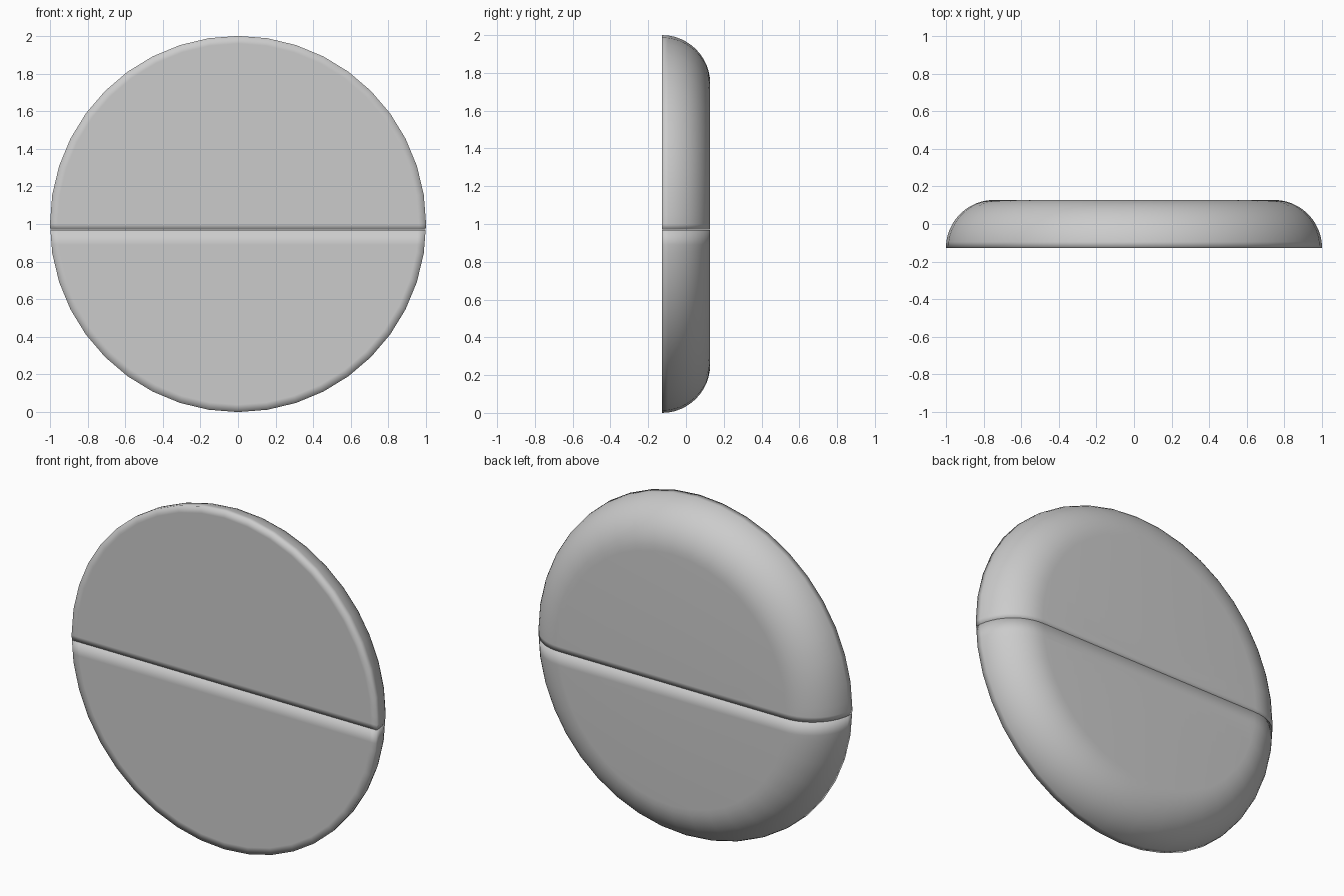
import bpy, bmesh, math
from mathutils import Vector

if "Cube" in bpy.data.objects:
    bpy.data.objects.remove(bpy.data.objects["Cube"])

SIDES, SEAM, GAP = 40, 0.97, 0.002
HALF, FILLET = 0.128, 0.256


def disc_profile():
    # radius / depth pairs: flat front, rounded rim, flat back
    pts = [(0, -HALF), (0.96, -HALF), (1.0, -HALF)]
    for i in range(1, 13):
        a = math.radians(90 * i / 12)
        pts.append((1 - FILLET + FILLET * math.cos(a), -HALF + FILLET * math.sin(a)))
    return pts + [(0, HALF)]


def half_disc(name, upper):
    bm = bmesh.new()
    vs = [bm.verts.new((r, y, 1)) for r, y in disc_profile()]
    es = [bm.edges.new(p) for p in zip(vs, vs[1:])]
    bmesh.ops.spin(bm, geom=vs + es, cent=(0, 0, 1), axis=(0, 1, 0),
                   angle=2 * math.pi, steps=SIDES, use_duplicate=False)
    bmesh.ops.remove_doubles(bm, verts=bm.verts, dist=1e-5)
    # cut at the seam and cap the flat meeting wall
    s = 1 if upper else -1
    cut = bmesh.ops.bisect_plane(
        bm, geom=bm.verts[:] + bm.edges[:] + bm.faces[:], dist=1e-6,
        plane_co=(0, 0, SEAM + s * GAP / 2), plane_no=(0, 0, s), clear_inner=True)
    rim = [e for e in bm.edges if e.is_boundary]
    bmesh.ops.holes_fill(bm, edges=rim, sides=0)
    # support loop keeps the soft seam shading narrow
    bmesh.ops.bisect_plane(
        bm, geom=bm.verts[:] + bm.edges[:] + bm.faces[:], dist=1e-6,
        plane_co=(0, 0, SEAM + s * 0.08), plane_no=(0, 0, 1))
    bmesh.ops.recalc_face_normals(bm, faces=bm.faces)
    for f in bm.faces:
        f.smooth = True
    me = bpy.data.meshes.new(name)
    bm.to_mesh(me)
    bm.free()
    ob = bpy.data.objects.new(name, me)
    bpy.context.collection.objects.link(ob)
    return ob


half_disc("upper_half", True)
half_disc("lower_half", False)
